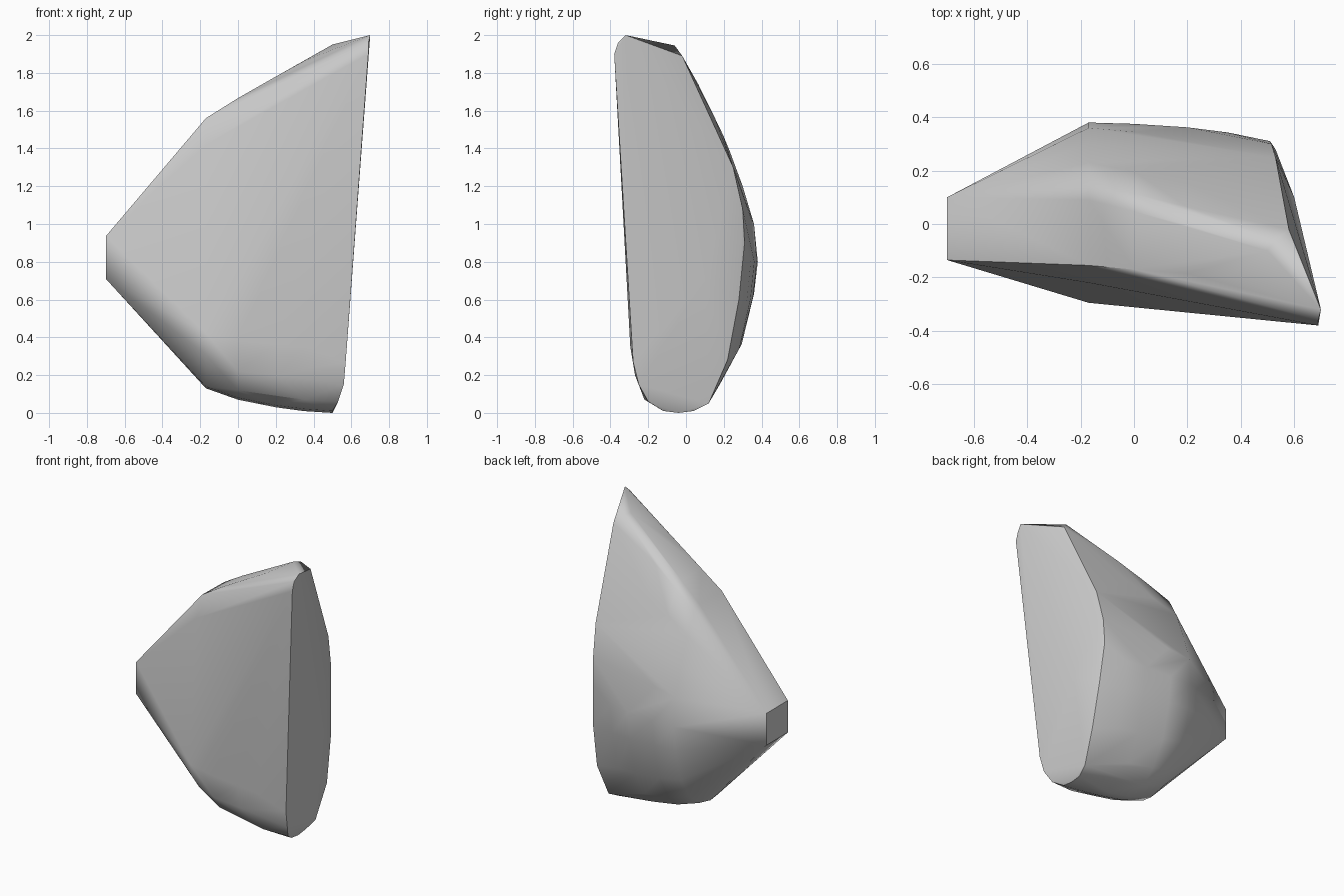
import bpy
import bmesh
import math
from mathutils import Vector

default_cube = bpy.data.objects.get("Cube")
if default_cube is not None:
    bpy.data.objects.remove(default_cube, do_unlink=True)

# Single stone colour
stone = bpy.data.materials.new("grey stone")
stone.use_nodes = True
stone_colour = (0.6, 0.6, 0.6, 1)
stone.diffuse_color = stone_colour
stone.node_tree.nodes["Principled BSDF"].inputs["Base Color"].default_value = stone_colour

# Cross-section (y, z) where the taper meets the body
SHOULDER_X = -0.17
WAIST_Z = 0.8
FRONT_LEAN = 0.4
shoulder = [
    (-.03, .13), (.1, .16), (.2, .24), (.3, .4), (.36, .63), (.38, .8),
    (.36, 1), (.3, 1.2), (.23, 1.39), (.155, 1.53), (.09, 1.555),
    (-.155, 1.56), (-.22, 1.42), (-.295, .42), (-.26, .31), (-.2, .23), (-.11, .14),
]

# Rounded lower front edge of the body (x, y, z)
front_foot = [
    (-.12, -.255, .25), (0, -.27, .22), (0, -.2, .12),
    (.2, -.27, .2), (.2, -.21, .09), (.35, -.22, .07),
]

# Outline of the broad flat end (x, y, z), ending with its slight bulge
broad_end = [
    (.69, -.38, 1.9), (.69, -.36, 1.96), (.7, -.32, 2), (.5, -.1, 1.95),
    (.53, -.06, 1.945), (.58, -.02, 1.89), (.53, .25, 1.3), (.515, .3, 1.08),
    (.51, .31, .9), (.53, .28, .6), (.54, .22, .28), (.52, .12, .05),
    (.5, .04, .01), (.5, -.04, 0), (.5, -.12, .01), (.53, -.2, .06),
    (.56, -.25, .15), (.57, -.28, .27), (.6, .1, .7),
]


def section_points(x, rise, drop, lean, inset):
    """Place the shoulder section at x, stretched away from the waist and leaning forward."""
    points = []
    for y, z in shoulder:
        height = z - WAIST_Z
        stretch = rise if height > 0 else drop
        side_inset = inset if y > 0 else 0
        side_lean = lean if y > 0 else lean * FRONT_LEAN
        points.append(Vector((x, y - side_inset - side_lean * max(height, 0),
                              WAIST_Z + height * stretch)))
    return points


def narrow_end_points():
    """Small rectangular tip on the right side."""
    return [Vector((-.7, y, z)) for y in (-.135, .1) for z in (.71, .935)]


def hull_object(name, points, material):
    """Wrap the points in a convex skin and shade it with crisp cut edges."""
    mesh = bpy.data.meshes.new(name)
    bm = bmesh.new()
    for point in points:
        bm.verts.new(point)
    result = bmesh.ops.convex_hull(bm, input=bm.verts)
    unused = set(result["geom_interior"]) | set(result["geom_unused"])
    loose = [item for item in unused if isinstance(item, bmesh.types.BMVert)]
    bmesh.ops.delete(bm, geom=loose, context='VERTS')
    bmesh.ops.recalc_face_normals(bm, faces=bm.faces)
    bm.to_mesh(mesh)
    bm.free()
    mesh.materials.append(material)
    obj = bpy.data.objects.new(name, mesh)
    bpy.context.collection.objects.link(obj)
    bpy.ops.object.select_all(action='DESELECT')
    obj.select_set(True)
    bpy.context.view_layer.objects.active = obj
    bpy.ops.object.shade_smooth_by_angle(angle=math.radians(40))
    # Large facets keep a flat look while small ones blend
    weighted = obj.modifiers.new("facet_shading", 'WEIGHTED_NORMAL')
    weighted.keep_sharp = True
    return obj


# Stone chunk: tapered tip, shoulder, fuller middle and flat broad end
stone_points = narrow_end_points()
stone_points += section_points(SHOULDER_X, rise=1, drop=1, lean=0, inset=0)
stone_points += section_points(0, rise=1.14, drop=1.09, lean=.05, inset=.005)
stone_points += section_points(.2, rise=1.29, drop=1.15, lean=.1, inset=.018)
stone_points += section_points(.35, rise=1.4, drop=1.18, lean=.14, inset=.037)
stone_points += [Vector(point) for point in front_foot + broad_end]
hull_object("stone_chunk", stone_points, stone)
